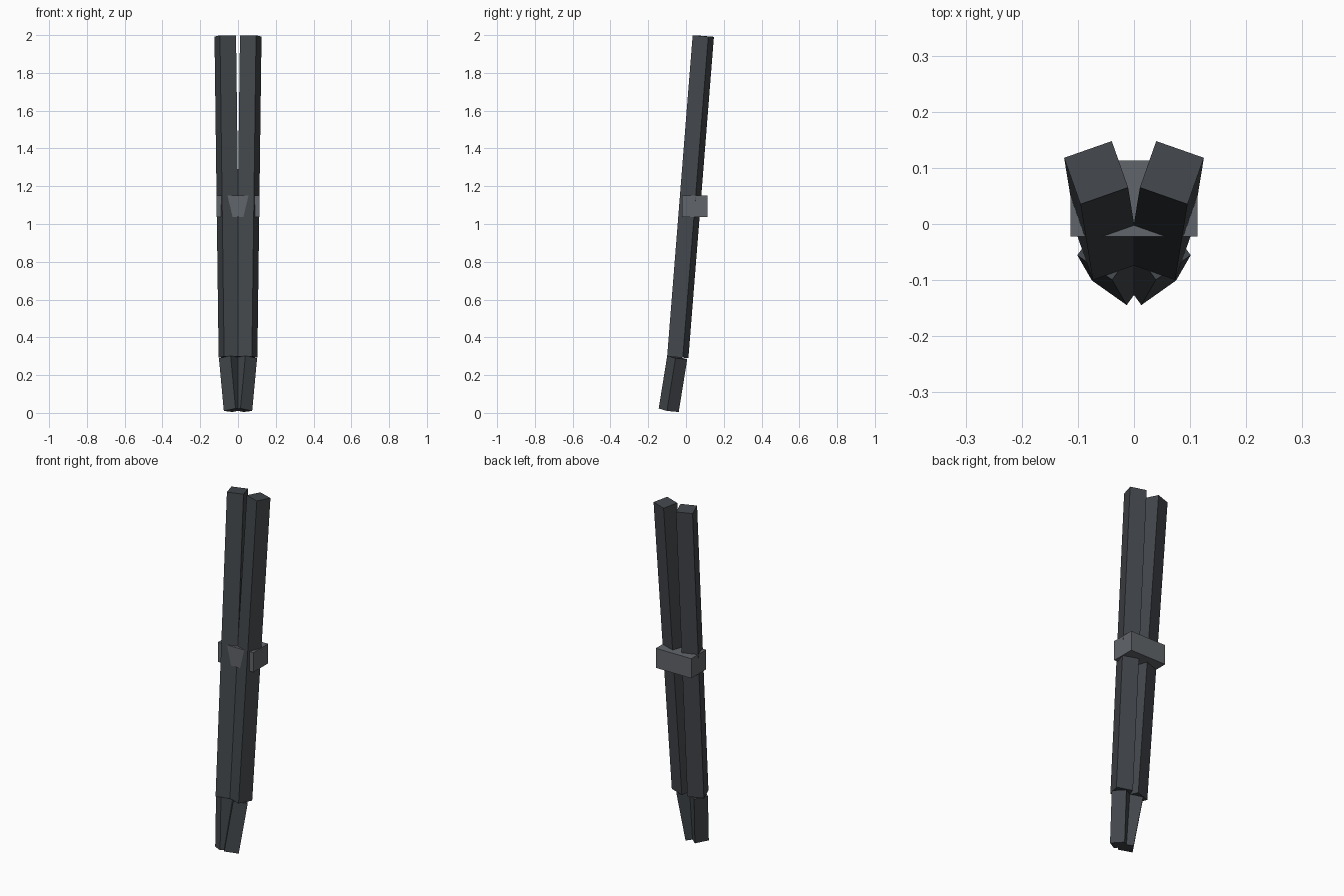
import bpy, math
from mathutils import Vector, Matrix

if "Cube" in bpy.data.objects:
    bpy.data.objects.remove(bpy.data.objects["Cube"])


def material(name, colour):
    m = bpy.data.materials.new(name)
    m.diffuse_color = colour
    m.use_nodes = True
    m.node_tree.nodes["Principled BSDF"].inputs["Base Color"].default_value = m.diffuse_color
    return m


dark = material("dark_grey", (0.055, 0.062, 0.07, 1))
light = material("mid_grey", (0.12, 0.13, 0.145, 1))


def bar(name, bottom, top, width, depth, angle, mat):
    """Rectangular bar between two centre points, turned by angle (degrees)."""
    a, b = Vector(bottom), Vector(top)
    axis = (b - a).normalized()
    t = math.radians(angle)
    u = Vector((math.cos(t), math.sin(t), 0))
    u = (u - axis * u.dot(axis)).normalized()
    v = axis.cross(u)
    rot = Matrix((u, v, axis)).transposed().to_4x4()
    bpy.ops.mesh.primitive_cube_add(size=1)
    ob = bpy.context.object
    ob.name = name
    ob.data.materials.append(mat)
    size = Matrix.Diagonal((width, depth, (b - a).length, 1))
    ob.data.transform(rot @ size)
    ob.location = (a + b) / 2
    return ob


for side, s in (("right", 1), ("left", -1)):
    # Long leaning upper bars that spread apart toward the top
    bar("upper_bar_" + side, (s * 0.0455, -0.0435, 0.295), (s * 0.0675, 0.0915, 1.995),
        0.09, 0.088, s * -19.4, dark)
    # Short tapering-together tips
    bar("lower_tip_" + side, (s * 0.0215, -0.0915, 0.014), (s * 0.0475, -0.0465, 0.293),
        0.077, 0.077, s * 36, dark)

# Band joining the two bars
bar("band", (0, 0.0455, 1.037), (0, 0.0455, 1.15), 0.226, 0.135, 0, light)
